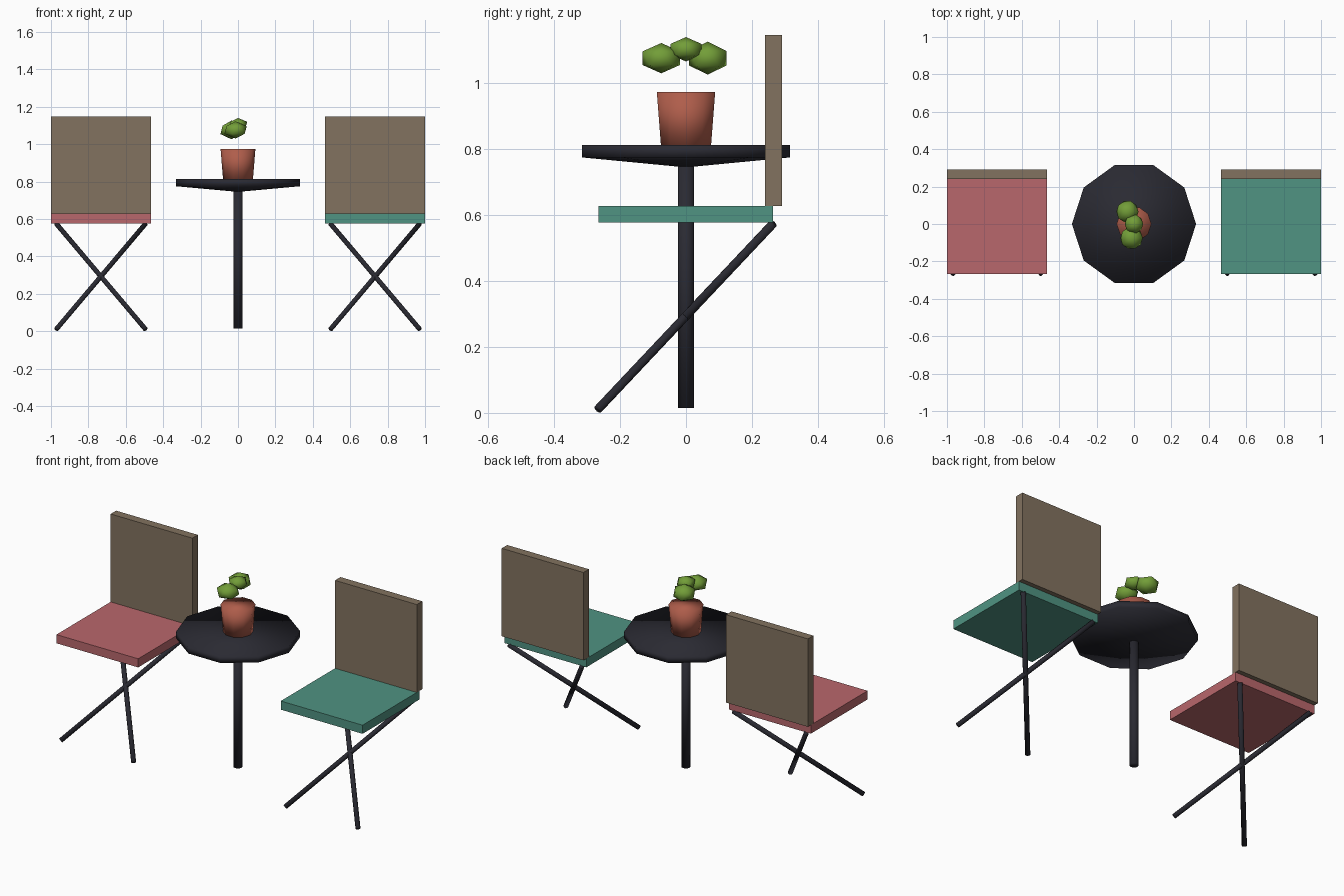
import bpy
import bmesh
import math
from mathutils import Vector

if "Cube" in bpy.data.objects:
    bpy.data.objects.remove(bpy.data.objects["Cube"], do_unlink=True)


def material(name, rgb):
    mat = bpy.data.materials.new(name)
    mat.use_nodes = True
    color = (*rgb, 1)
    mat.diffuse_color = color
    bsdf = mat.node_tree.nodes["Principled BSDF"]
    bsdf.inputs["Base Color"].default_value = color
    bsdf.inputs["Roughness"].default_value = 0.8
    return mat


black = material("black metal", (0.023, 0.023, 0.032))
pink = material("pink cushion", (0.485, 0.136, 0.15))
green = material("green cushion", (0.08, 0.292, 0.223))
brown = material("brown board", (0.225, 0.17, 0.115))
clay = material("terracotta", (0.43, 0.11, 0.07))
leaf = material("leaf green", (0.17, 0.34, 0.04))


def finish(name, bm, mat, smooth=False):
    bmesh.ops.recalc_face_normals(bm, faces=bm.faces)
    mesh = bpy.data.meshes.new(name)
    bm.to_mesh(mesh)
    bm.free()
    mesh.materials.append(mat)
    for face in mesh.polygons:
        face.use_smooth = smooth
    obj = bpy.data.objects.new(name, mesh)
    bpy.context.collection.objects.link(obj)
    return obj


def box(name, low, high, mat):
    low, high = Vector(low), Vector(high)
    bm = bmesh.new()
    bmesh.ops.create_cube(bm, size=1)
    bmesh.ops.scale(bm, vec=high - low, verts=bm.verts)
    bmesh.ops.translate(bm, vec=(low + high) / 2, verts=bm.verts)
    return finish(name, bm, mat)


def lathe(name, profile, sides, mat):
    """Stack rings of (radius, height) and cap both ends."""
    bm = bmesh.new()
    turn = 2 * math.pi / sides
    rings = [[bm.verts.new((r * math.cos(i * turn), r * math.sin(i * turn), z))
              for i in range(sides)] for r, z in profile]
    for a, b in zip(rings, rings[1:]):
        for i in range(sides):
            j = (i + 1) % sides
            bm.faces.new((a[i], a[j], b[j], b[i]))
    bm.faces.new(rings[0])
    bm.faces.new(rings[-1])
    return finish(name, bm, mat, smooth=True)


def rod(name, start, end, radius, mat):
    start, end = Vector(start), Vector(end)
    axis = end - start
    obj = lathe(name, [(radius, 0), (radius, axis.length)], 10, mat)
    obj.location = start
    obj.rotation_euler = axis.to_track_quat("Z", "Y").to_euler()
    return obj


# Folding chairs: seat, upright back board and a pair of crossed slanting legs
def chair(prefix, center, cushion):
    half = 0.267
    left, right = center - half, center + half
    box(prefix + "_seat", (left, -0.266, 0.577), (right, 0.264, 0.628), cushion)
    box(prefix + "_back", (left, 0.24, 0.628), (right, 0.291, 1.147), brown)
    for label, side in (("a", -1), ("b", 1)):
        foot = (center + side * 0.238, -0.267, 0.011)
        top = (center - side * 0.238, 0.264, 0.574)
        rod(prefix + "_leg_" + label, foot, top, 0.0135, black)


chair("right_chair", -0.733, pink)
chair("left_chair", 0.733, green)

# Pedestal table with a ten-sided top that tapers to the post below
lathe("table_top", [(0.025, 0.747), (0.332, 0.775), (0.332, 0.813)], 10, black)
lathe("table_post", [(0.025, 0.015), (0.025, 0.75)], 12, black)

# Plant pot
lathe("plant_pot", [(0.08, 0.812), (0.093, 0.973)], 10, clay)

# Floating foliage clumps: centre, width radius, height radius
clumps = [((-0.013, -0.075, 1.076), 0.067, 0.046),
          ((0, 0, 1.103), 0.055, 0.037),
          ((-0.035, 0.066, 1.076), 0.066, 0.05)]
for i, (center, width, height) in enumerate(clumps):
    bm = bmesh.new()
    bmesh.ops.create_icosphere(bm, subdivisions=1, radius=1)
    bmesh.ops.scale(bm, vec=(width, width, height), verts=bm.verts)
    bmesh.ops.translate(bm, vec=center, verts=bm.verts)
    finish("foliage_%d" % (i + 1), bm, leaf, smooth=True)
